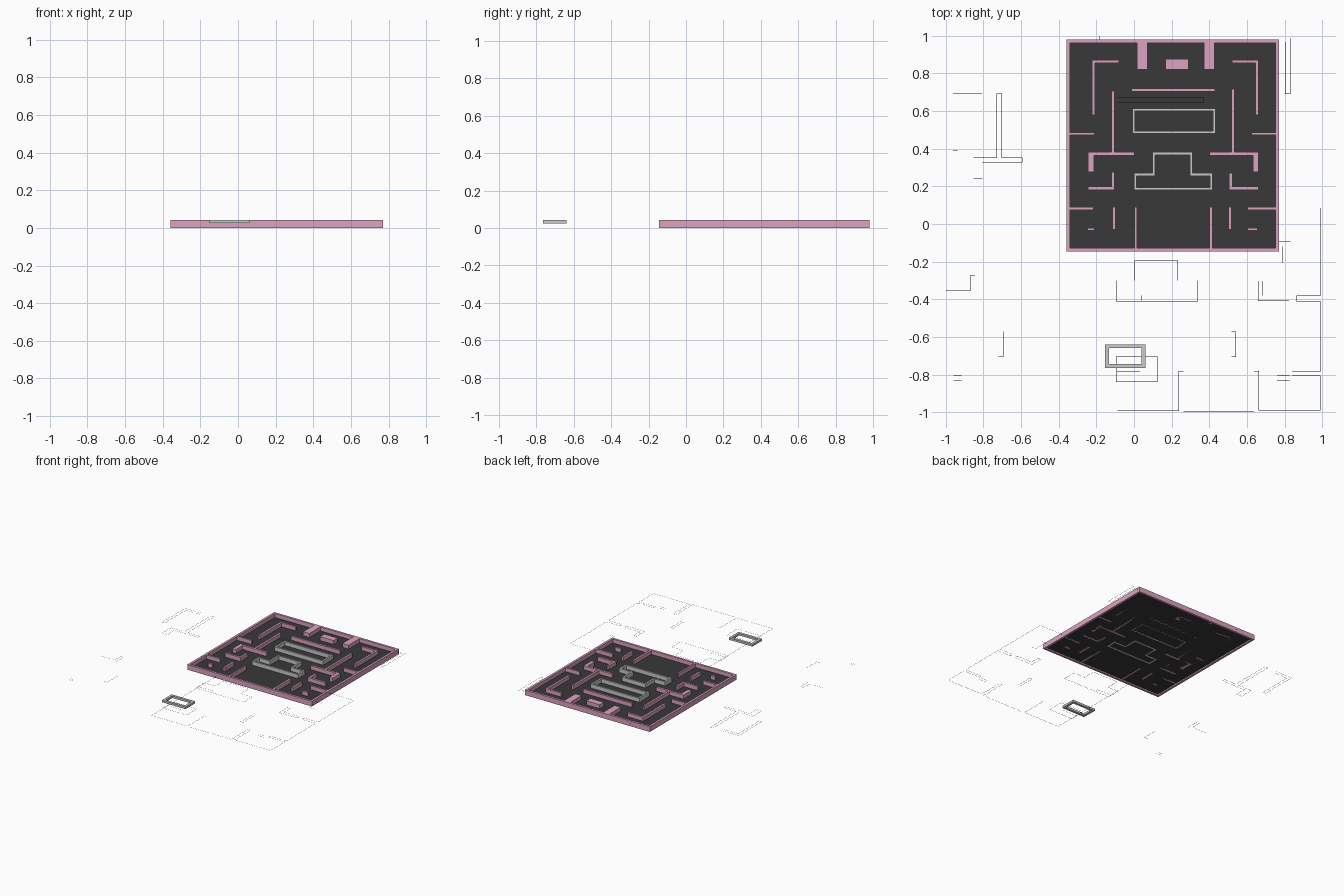
import bpy, bmesh
from mathutils import Vector

if "Cube" in bpy.data.objects:
    bpy.data.objects.remove(bpy.data.objects["Cube"])

TOP, FLOOR, LINE = 0.042, 0.01, 0.021


def material(name, rgb):
    m = bpy.data.materials.new(name)
    m.diffuse_color = (*rgb, 1)
    m.use_nodes = True
    m.node_tree.nodes["Principled BSDF"].inputs["Base Color"].default_value = m.diffuse_color
    return m


PINK = material("pink", (0.72, 0.37, 0.53))
DARK = material("dark", (0.04, 0.04, 0.04))


def finish(name, bm, mat=None):
    bmesh.ops.recalc_face_normals(bm, faces=bm.faces)
    mesh = bpy.data.meshes.new(name)
    bm.to_mesh(mesh)
    bm.free()
    ob = bpy.data.objects.new(name, mesh)
    bpy.context.collection.objects.link(ob)
    if mat:
        mesh.materials.append(mat)
    return ob


def prism(name, pts, z0, z1, mat):
    bm = bmesh.new()
    face = bm.faces.new([bm.verts.new((x, y, z0)) for x, y in pts])
    new = bmesh.ops.extrude_face_region(bm, geom=[face])["geom"]
    bmesh.ops.translate(bm, vec=(0, 0, z1 - z0),
                        verts=[v for v in new if isinstance(v, bmesh.types.BMVert)])
    return finish(name, bm, mat)


def box(name, x0, x1, y0, y1, mat=PINK):
    return prism(name, [(x0, y0), (x1, y0), (x1, y1), (x0, y1)], FLOOR, TOP, mat)


def rect(x0, x1, y0, y1):
    return [(x0, y0), (x1, y0), (x1, y1), (x0, y1)]


def frame(name, pts, t, z0, z1, mat=None):
    """Hollow wall following a counter-clockwise right-angled outline."""
    bm = bmesh.new()
    n, inner = len(pts), []
    for i in range(n):
        a, b, c = (Vector(pts[(i + k) % n]) for k in (-1, 0, 1))
        d, e = (b - a).normalized(), (c - b).normalized()
        inner.append(b + t * (Vector((-d.y, d.x)) + Vector((-e.y, e.x))))
    rings = [[bm.verts.new((p[0], p[1], z)) for p in loop]
             for loop, z in ((pts, z0), (pts, z1), (inner, z1), (inner, z0))]
    for r in range(4):
        p, q = rings[r], rings[(r + 1) % 4]
        for i in range(n):
            j = (i + 1) % n
            bm.faces.new((p[i], p[j], q[j], q[i]))
    return finish(name, bm, mat)


# tray: floor panel and rim
bm = bmesh.new()
bm.faces.new([bm.verts.new((x, y, FLOOR)) for x, y in rect(-0.345, 0.76, -0.13, 0.97)])
finish("floor", bm, DARK)
frame("rim", rect(-0.358, 0.77, -0.145, 0.98), 0.018, 0.003, TOP, PINK)

# straight walls
for name, a in {
    "top_stub_left": (0.016, 0.072, 0.82, 0.965),
    "top_stub_right": (0.372, 0.428, 0.82, 0.965),
    "top_block": (0.168, 0.29, 0.822, 0.876),
    "long_bar": (-0.013, 0.431, 0.704, 0.72),
    "side_stub_upper_left": (-0.342, -0.21, 0.473, 0.487),
    "side_stub_upper_right": (0.625, 0.755, 0.473, 0.487),
    "side_stub_lower_left": (-0.342, -0.215, 0.075, 0.09),
    "side_stub_lower_right": (0.604, 0.755, 0.075, 0.09),
    "short_post_left": (-0.114, -0.098, -0.03, 0.09),
    "short_post_right": (0.503, 0.519, -0.03, 0.09),
    "dash_left": (-0.247, -0.21, -0.035, -0.02),
    "dash_right": (0.604, 0.657, -0.035, -0.02),
    "bottom_post_left": (0.003, 0.016, -0.13, 0.09),
    "bottom_post_right": (0.402, 0.418, -0.13, 0.09),
}.items():
    box(name, *a)

# bent walls
for name, pts in {
    "corner_left": [(-.08, .872), (-.223, .872), (-.223, .578), (-.206, .578), (-.206, .856), (-.08, .856)],
    "corner_right": [(.52, .872), (.662, .872), (.662, .578), (.646, .578), (.646, .856), (.52, .856)],
    "branch_left": [(-.12, .707), (-.104, .707), (-.104, .382), (.003, .382), (.003, .364),
                    (-.213, .364), (-.213, .277), (-.245, .277), (-.245, .382), (-.12, .382)],
    "branch_right": [(.519, .717), (.535, .717), (.535, .382), (.662, .382), (.662, .277),
                     (.633, .277), (.633, .364), (.402, .364), (.402, .382), (.519, .382)],
    "hook_left": [(-.245, .181), (-.104, .181), (-.104, .277), (-.12, .277), (-.12, .198), (-.245, .198)],
    "hook_right": [(.662, .181), (.505, .181), (.505, .272), (.523, .272), (.523, .198), (.662, .198)],
}.items():
    prism(name, pts, FLOOR, TOP, PINK)

# grey hollow islands and the loose frame
frame("island_rectangle", rect(-.008, .434, .481, .615), .014, FLOOR, TOP)
frame("island_tee", [(0, .18), (.418, .18), (.418, .27), (.311, .27), (.311, .382),
                     (.098, .382), (.098, .27), (0, .27)], .014, FLOOR, TOP)
frame("loose_frame", rect(-.153, .06, -.765, -.64), .02, .025, TOP)


# hairline layout outlines, as very thin flat ribbons
def outline(name, pts, closed=False, w=0.001):
    bm = bmesh.new()
    for a, b in zip(pts, pts[1:] + (pts[:1] if closed else [])):
        x0, x1 = sorted((a[0], b[0]))
        y0, y1 = sorted((a[1], b[1]))
        bm.faces.new([bm.verts.new((x, y, LINE))
                      for x, y in rect(x0 - w, x1 + w, y0 - w, y1 + w)])
    finish(name, bm, DARK)


outline("plan_border_left", [(-.088, -.14), (-.088, -.993), (.238, -.993), (.238, -.782), (.263, -.782)])
outline("plan_border_right", [(.265, -.998), (.638, -.998), (.638, -.782), (.663, -.782), (.663, -.99),
                              (.989, -.99), (.989, -.807), (.84, -.807), (.84, -.785), (.989, -.785),
                              (.989, -.41), (.865, -.41), (.865, -.382), (.989, -.382), (.989, .085), (.77, .085)])
outline("plan_tee", [(-.095, -.41), (.338, -.41), (.338, -.3), (.233, -.3), (.233, -.195),
                     (.003, -.195), (.003, -.3), (-.095, -.3)], True)
outline("plan_stub_upper", [(-.09, -.38), (.038, -.38), (.038, -.405)])
outline("plan_rectangle", rect(-.095, .123, -.838, -.705), True)
outline("plan_stub_lower", [(-.09, -.782), (.032, -.782), (.032, -.8)])
outline("plan_hook_right", [(.66, -.407), (.66, -.303), (.685, -.303), (.685, -.38), (.824, -.38), (.824, -.407)], True)
outline("plan_hook_left", [(-.999, -.355), (-.87, -.355), (-.87, -.275), (-.845, -.275), (-.845, -.378)])
outline("plan_post_right", rect(.518, .54, -.705, -.572), True)
outline("plan_post_left", [(-.72, -.703), (-.692, -.703), (-.692, -.572)])
for y in (-.807, -.83):
    outline("plan_dash_left", [(-.957, y), (-.917, y)])
    outline("plan_dash_right", [(.76, y), (.825, y)])
outline("plan_drop", [(.77, -.095), (.832, -.095)])
outline("plan_drop_lower", [(.788, -.12), (.788, -.207), (.832, -.207)])
outline("plan_corner_left", [(-.81, .692), (-.962, .692), (-.962, .39), (-.938, .39), (-.938, .667), (-.81, .667)])
outline("plan_branch", [(-.73, .692), (-.703, .692), (-.703, .352), (-.593, .352), (-.593, .328),
                        (-.805, .328), (-.805, .24), (-.853, .24), (-.853, .352), (-.73, .352)], True)
outline("plan_bar", rect(-.085, .37, .645, .67), True)
outline("plan_corner_right", [(.77, .967), (.803, .967), (.803, .692), (.83, .692), (.83, .985)])
outline("plan_tick", [(-.183, .98), (-.183, .999)])
# lowest point of the model: thin underside lip of the rim
frame("rim_lip", rect(-.358, .77, -.145, .98), .018, 0, .003, PINK)
